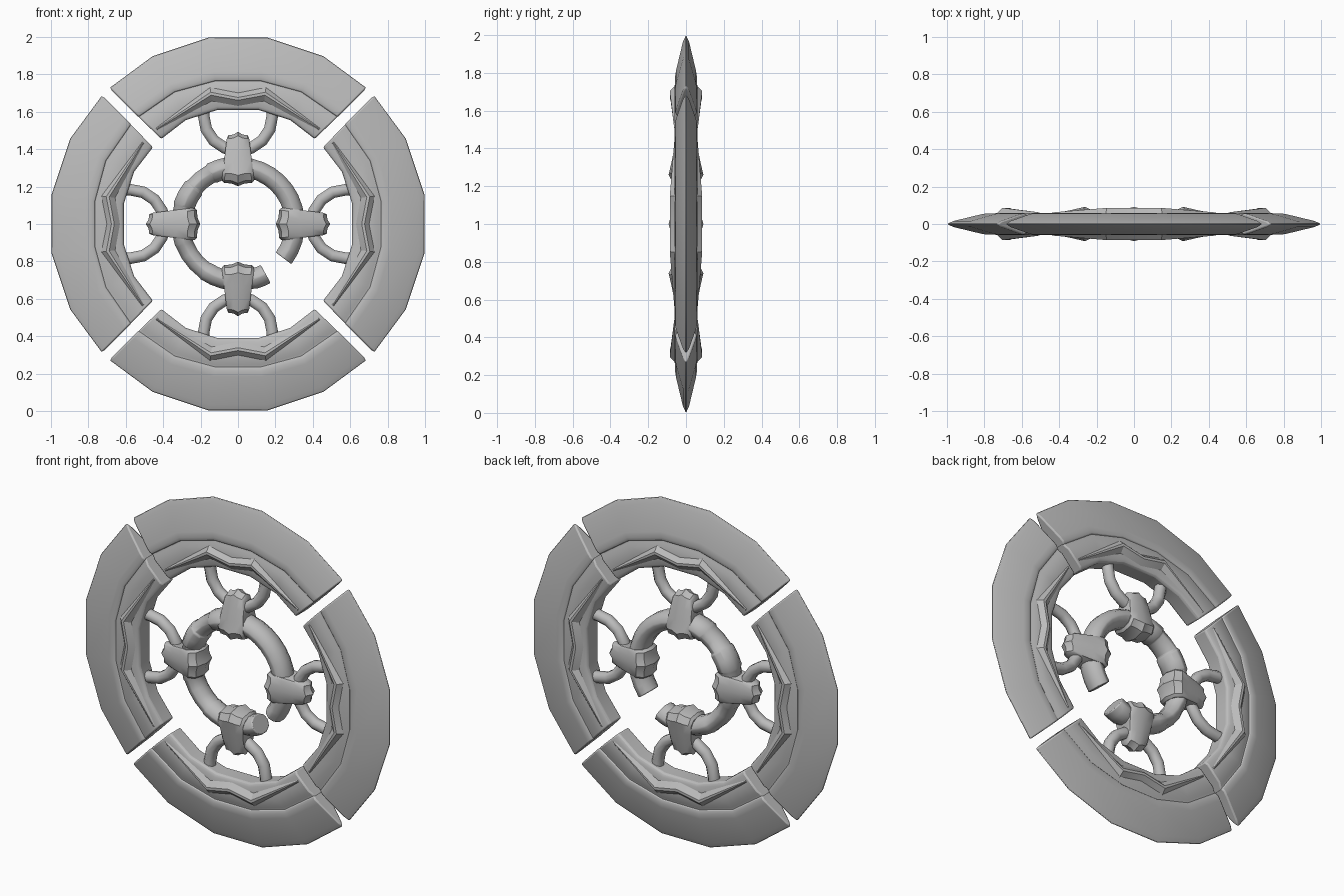
import bpy, bmesh, math
from mathutils import Vector, Matrix

cube = bpy.data.objects.get("Cube")
if cube:
    bpy.data.objects.remove(cube, do_unlink=True)

steel = bpy.data.materials.new("grey_steel")
steel.use_nodes = True
GREY = (0.5, 0.5, 0.5, 1)
steel.diffuse_color = GREY
steel.node_tree.nodes["Principled BSDF"].inputs["Base Color"].default_value = GREY


def loft(name, rings, turn=0, bevel=0, angle=35):
    """Skin closed rings of (across, depth, outward) points, turned about the hub."""
    bm = bmesh.new()
    spin = Matrix.Rotation(turn, 3, 'Y')
    rows = [[bm.verts.new(spin @ Vector(p) + Vector((0, 0, 1))) for p in ring] for ring in rings]
    n = len(rows[0])
    for a, b in zip(rows, rows[1:]):
        for i in range(n):
            j = (i + 1) % n
            bm.faces.new((a[i], a[j], b[j], b[i]))
    bm.faces.new(rows[0])
    bm.faces.new(rows[-1])
    bmesh.ops.recalc_face_normals(bm, faces=bm.faces)
    mesh = bpy.data.meshes.new(name)
    bm.to_mesh(mesh)
    bm.free()
    mesh.materials.append(steel)
    ob = bpy.data.objects.new(name, mesh)
    bpy.context.collection.objects.link(ob)
    if bevel:
        mod = ob.modifiers.new("soft_edges", 'BEVEL')
        mod.width = bevel
        mod.segments = 2
        mod.angle_limit = math.radians(40)
    bpy.ops.object.select_all(action='DESELECT')
    ob.select_set(True)
    bpy.context.view_layer.objects.active = ob
    bpy.ops.object.shade_smooth_by_angle(angle=math.radians(angle))
    return ob


def mirrored(half):
    """Half outline (x, z), left to centre, completed on the right."""
    return half + [(-x, z) for x, z in reversed(half) if x != 0]


def section(a, b, rows):
    """Ring between outline points a and b; rows give (fraction, half depth)."""
    front = [(a[0] + (b[0] - a[0]) * f, -d, a[1] + (b[1] - a[1]) * f) for f, d in rows]
    back = [(x, -y, z) for x, y, z in reversed(front) if y != 0]
    return front + back


def tube(path, sides, squash=1):
    """Rings for a path of (point, outward direction, radius) in the disc plane."""
    rings = []
    for (x, z), (ox, oz), r in path:
        ring = []
        for k in range(sides):
            a = math.tau * (k + 0.5) / sides
            c, s = r * math.cos(a), r * squash * math.sin(a)
            ring.append((x + ox * c, s, z + oz * c))
        rings.append(ring)
    return rings


# Outlines of one quarter, seen at the top
edge = mirrored([(-0.69, 0.73), (-0.46, 0.90), (-0.16, 1.0)])
seam = mirrored([(-0.535, 0.575), (-0.34, 0.71), (-0.12, 0.77)])
bore = mirrored([(-0.41, 0.455), (-0.28, 0.555), (-0.11, 0.61)])
ridge_top = mirrored([(-0.44, 0.515), (-0.15, 0.735), (0, 0.705)])
ridge_low = mirrored([(-0.43, 0.500), (-0.14, 0.655), (0, 0.630)])

blade_rows = [(0, 0), (0.15, 0.016), (0.8, 0.052), (0.93, 0.057), (1.03, 0.05)]
trim_rows = [(-0.03, 0.046), (0.1, 0.05), (0.22, 0.06), (0.88, 0.058), (1, 0.046)]
ridge_rows = [(0, 0.055), (0.38, 0.086), (0.58, 0.086), (1, 0.057)]
tip_rows = [(0, 0.056), (0.4, 0.062), (0.6, 0.062), (1, 0.056)]

for side, turn in (("top", 0), ("left", 1), ("bottom", 2), ("right", 3)):
    turn *= math.pi / 2
    # Sharp outer blade, inner trim and raised zigzag ridge
    loft(side + "_blade", [section(a, b, blade_rows) for a, b in zip(edge, seam)], turn, 0.008)
    loft(side + "_trim", [section(a, b, trim_rows) for a, b in zip(seam, bore)], turn, 0.008)
    loft(side + "_ridge", [section(a, b, tip_rows if abs(a[0]) > 0.4 else ridge_rows)
                           for a, b in zip(ridge_top, ridge_low)], turn, 0, 25)

    # Half loop hanging from the trim
    path = [((-0.19, 0.65), (-1, 0), 0.034)]
    for i in range(9):
        a = math.pi * (1 + i / 8)
        d = (math.cos(a), math.sin(a))
        path.append(((0.183 * d[0], 0.575 + 0.183 * d[1]), d, 0.034))
    path.append(((0.19, 0.65), (1, 0), 0.034))
    loft(side + "_loop", tube(path, 8), turn, 0, 50)

    # Strap binding the loop to the hub ring, wider towards the hub
    strap = []
    for t, grow in ((-1, 0.82), (-0.85, 0.93), (-0.4, 0.95), (0, 1.06),
                    (0.4, 0.95), (0.85, 0.93), (1, 0.82)):
        half = [(0.485, 0), (0.465, 0.04), (0.40, 0.058), (0.33, 0.072),
                (0.265, 0.087), (0.225, 0.065), (0.21, 0)]
        outline = half + [(r, -y) for r, y in reversed(half[1:-1])]
        strap.append([(t * (0.087 - 0.1 * (r - 0.21)), y * grow, 0.345 + (r - 0.345) * grow)
                      for r, y in outline])
    loft(side + "_strap", strap, turn, 0, 40)

# Broken hub ring with stepped thick bands and blunt ends
bands = ((100, 0.055), (118, 0.060), (140, 0.053), (162, 0.061), (200, 0.054),
         (235, 0.050), (285, 0.054), (300, 0.058))
path = []
angle = -38
for stop, radius in bands:
    steps = max(2, round((stop - angle) / 11))
    for i in range(steps + 1):
        a = math.radians(angle + 1 + (stop - angle - 2) * i / steps)
        d = (math.cos(a), math.sin(a))
        path.append(((0.305 * d[0], 0.305 * d[1]), d, radius))
    angle = stop
loft("hub_ring", tube(path, 10, 1.25), 0, 0.006, 45)
